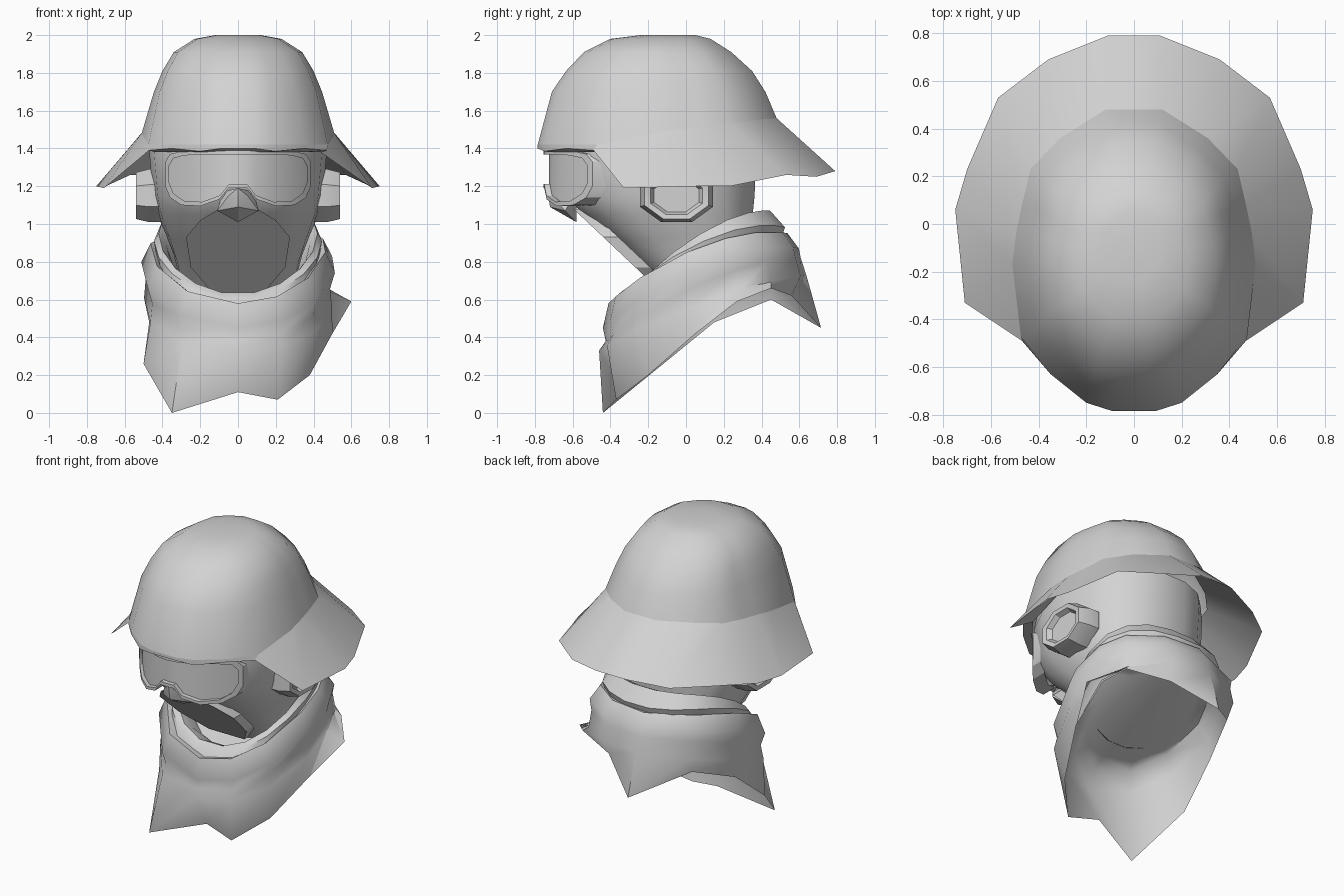
import bpy, bmesh, math

grey = bpy.data.materials.new("light grey")
grey.diffuse_color = (0.65, 0.65, 0.65, 1)


def finish(name, bm, angle=35):
    bmesh.ops.remove_doubles(bm, verts=bm.verts, dist=0.0005)
    bmesh.ops.recalc_face_normals(bm, faces=bm.faces)
    me = bpy.data.meshes.new(name)
    bm.to_mesh(me)
    bm.free()
    me.materials.append(grey)
    ob = bpy.data.objects.new(name, me)
    bpy.context.collection.objects.link(ob)
    bpy.ops.object.select_all(action='DESELECT')
    ob.select_set(True)
    bpy.context.view_layer.objects.active = ob
    bpy.ops.object.shade_smooth_by_angle(angle=math.radians(angle))
    return ob


def loft(name, rings, cap_first=False, cap_last=False, angle=35):
    """Skin a stack of closed rings that share a point count."""
    bm = bmesh.new()
    rows = [[bm.verts.new(p) for p in r] for r in rings]
    n = len(rows[0])
    for a, b in zip(rows, rows[1:]):
        for i in range(n):
            j = (i + 1) % n
            bm.faces.new((a[i], a[j], b[j], b[i]))
    if cap_first:
        bm.faces.new(rows[0])
    if cap_last:
        bm.faces.new(rows[-1])
    return finish(name, bm, angle)


def hull(name, pts, angle=20):
    bm = bmesh.new()
    for p in pts:
        bm.verts.new(p)
    bmesh.ops.convex_hull(bm, input=bm.verts)
    return finish(name, bm, angle)


def oval(angles, yf, zf, yb, zb, w, p=2.0, lift=0.0):
    """Tilted oval ring running from a front point to a back point."""
    out = []
    for a in angles:
        s, c = math.sin(a), math.cos(a)
        u = math.copysign(abs(s) ** (2 / p), s)
        v = math.copysign(abs(c) ** (2 / p), c)
        t = (1 - v) / 2
        out.append((w * u, yf + (yb - yf) * t, zf + (zb - zf) * t + lift * u * u))
    return out


def mirrored(half):
    return half + [(-x, y, z) for x, y, z in reversed(half)]


# Helmet: flared brim, crease line and faceted dome
rim = [(0.09, -0.785, 1.40), (0.20, -0.75, 1.385), (0.35, -0.63, 1.40), (0.47, -0.49, 1.39),
       (0.71, -0.33, 1.19), (0.75, 0.06, 1.20), (0.70, 0.23, 1.20), (0.57, 0.53, 1.26),
       (0.36, 0.69, 1.25), (0.11, 0.79, 1.28)]
crease = [(0.09, -0.785, 1.42), (0.20, -0.75, 1.42), (0.35, -0.63, 1.42), (0.475, -0.47, 1.42),
          (0.51, -0.17, 1.48), (0.495, -0.04, 1.50), (0.47, 0.08, 1.51), (0.435, 0.23, 1.53),
          (0.31, 0.36, 1.55), (0.12, 0.48, 1.56)]
lining = [(x * 0.92, y * 0.92, z - 0.04) for x, y, z in crease]


def dome_ring(z, yf, yb, w):
    return [(x * w / 0.51, yf + (y + 0.785) / 1.265 * (yb - yf), z) for x, y, _ in crease]


dome = [dome_ring(*r) for r in ((1.70, -0.71, 0.42, 0.445), (1.81, -0.635, 0.35, 0.40),
                                (1.91, -0.54, 0.24, 0.34), (1.98, -0.40, 0.13, 0.23),
                                (2.00, -0.24, 0.05, 0.12))]
loft("helmet_brim", [mirrored(r) for r in (lining, rim, crease)], angle=28)
loft("helmet_dome", [mirrored(r) for r in [crease] + dome], cap_last=True, angle=35)

# Head: tapering from under the helmet down to the slanted jaw and neck
around = [2 * math.pi * (i + 0.5) / 18 for i in range(18)]
loft("head", [oval(around, *r) for r in (
    (-0.66, 1.50, 0.38, 1.50, 0.45, 2.2), (-0.68, 1.38, 0.38, 1.38, 0.47, 2.2),
    (-0.64, 1.15, 0.37, 1.15, 0.45, 2.2), (-0.55, 1.05, 0.36, 1.06, 0.43, 2.3),
    (-0.38, 0.90, 0.35, 0.98, 0.38, 2.5), (-0.24, 0.77, 0.35, 0.90, 0.34, 2.5),
    (-0.10, 0.62, 0.35, 0.82, 0.31, 2.3))], True, True)

# Face cloth: flat slanted panel over mouth and chin
panel = [(0.10, 1.08), (0.20, 1.02), (0.275, 0.93), (0.25, 0.77), (0.13, 0.63)]
hull("face_cloth", [(s * x, -0.13 - (z - 0.64) * 1.06 + d, z)
                    for x, z in panel for s in (-1, 1) for d in (0, 0.08)])

# Nose: small wedge under the goggle bridge
hull("nose", [(0, -0.735, 1.19), (0, -0.72, 1.09), (0, -0.58, 1.01), (0.05, -0.71, 1.15),
              (-0.05, -0.71, 1.15), (0.11, -0.64, 1.07), (-0.11, -0.64, 1.07),
              (0.08, -0.58, 1.17), (-0.08, -0.58, 1.17)])

# Goggles: curved frame around a recessed lens; columns of (x, top, bottom)
cols = [(0, 1.39, 1.19), (0.05, 1.39, 1.19), (0.10, 1.39, 1.13), (0.20, 1.39, 1.095),
        (0.30, 1.385, 1.10), (0.36, 1.37, 1.14), (0.385, 1.33, 1.20)]
cols = [(-x, t, b) for x, t, b in reversed(cols[1:])] + cols


def goggle_loop(shrink, inset, depth):
    pts = [(x * shrink, t - inset, b + inset) for x, t, b in cols]
    y = lambda x: -0.755 + 1.75 * x * x + depth
    return ([(x, y(x), t) for x, t, b in pts] +
            [(x, y(x), b) for x, t, b in reversed(pts)])


loft("goggle_frame", [goggle_loop(1.0, 0, 0.11), goggle_loop(1.0, 0, 0),
                      goggle_loop(0.95, 0.022, 0), goggle_loop(0.95, 0.022, 0.03)], angle=25)
bm = bmesh.new()
vs = [bm.verts.new(p) for p in goggle_loop(0.95, 0.022, 0.03)]
n = len(vs)
for i in range(len(cols) - 1):
    bm.faces.new((vs[i], vs[i + 1], vs[n - 2 - i], vs[n - 1 - i]))
finish("goggle_lens", bm)

# Ear cups: eight-sided, with a shallow recessed face
for side, label in ((1, "right"), (-1, "left")):
    rings = []
    for x, k in ((0.40, 1.05), (0.47, 1.05), (0.54, 0.92), (0.535, 0.74), (0.505, 0.64)):
        rings.append([(side * x,
                       -0.05 + 0.20 * k * math.cos(math.pi * (i + 0.5) / 4),
                       1.15 + 0.145 * k * math.sin(math.pi * (i + 0.5) / 4))
                      for i in range(8)])
    loft(label + "_ear_cup", rings, cap_last=True, angle=20)

# Scarf: ragged pointed hem rising through soft folds to the collar
hem = [(-0.35, -0.44, 0.0), (0.0, -0.33, 0.11), (0.21, -0.37, 0.07), (0.38, -0.20, 0.20),
       (0.50, 0.05, 0.42), (0.60, 0.27, 0.59), (0.45, 0.45, 0.66), (0.18, 0.56, 0.62),
       (-0.07, 0.715, 0.45), (-0.36, 0.45, 0.60), (-0.47, 0.15, 0.48), (-0.50, -0.12, 0.26)]
turn = [math.atan2(x, 0.1 - y) for x, y, z in hem]
folds = [(-0.46, 0.33, 0.64, 0.73, 0.50, 2.3, 0.05), (-0.425, 0.38, 0.61, 0.82, 0.49, 2.3, 0.09),
         (-0.44, 0.45, 0.60, 0.87, 0.515, 2.3, 0.11), (-0.41, 0.58, 0.54, 0.95, 0.465, 2.2, 0.11),
         (-0.36, 0.57, 0.49, 0.94, 0.42, 2.2, 0.08)]
loft("scarf", [hem] + [oval(turn, *f) for f in folds], angle=50)

# Scarf lining: closes the hollow underside below the neck
inner = [(-0.42, 0.36, 0.59, 0.76, 0.465, 2.2, 0.04), (-0.38, 0.49, 0.50, 0.83, 0.41, 2.2, 0.05),
         (-0.28, 0.53, 0.40, 0.80, 0.32, 2.2, 0.0)]
loft("scarf_lining", [hem] + [oval(turn, *f) for f in inner], cap_last=True, angle=80)

# Collar: upper wrap of the scarf, tucked in against the neck
wrap = [(-0.38, 0.52, 0.51, 0.92, 0.43, 2.2, 0.10), (-0.34, 0.60, 0.53, 0.98, 0.445, 2.2, 0.12),
        (-0.29, 0.63, 0.45, 1.07, 0.42, 2.2, 0.10), (-0.24, 0.61, 0.39, 1.04, 0.38, 2.2, 0.07),
        (-0.16, 0.56, 0.34, 0.86, 0.33, 2.2, 0.03)]
loft("collar", [oval(around, *f) for f in wrap], angle=40)
